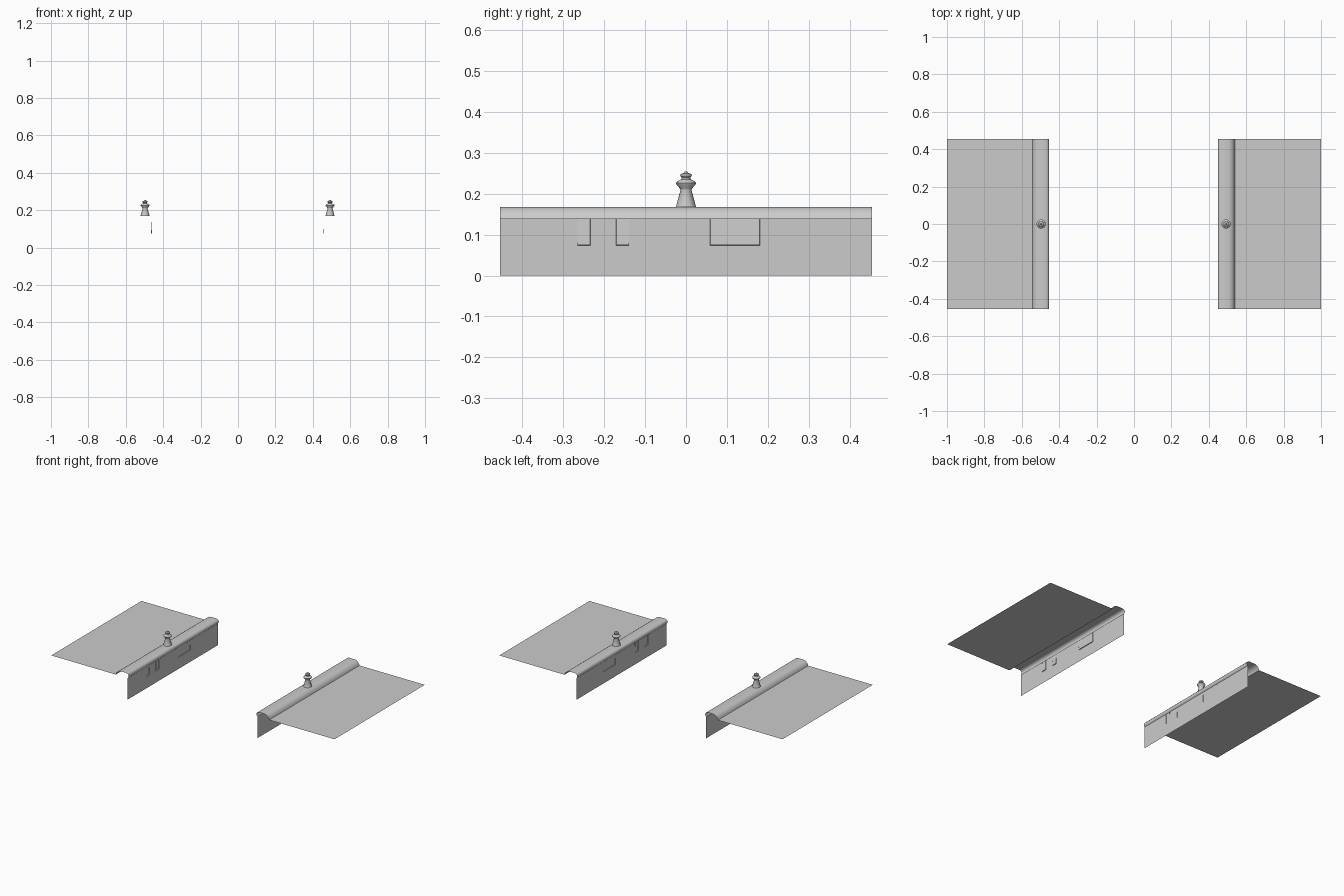
import bpy, bmesh, math

if "Cube" in bpy.data.objects:
    bpy.data.objects.remove(bpy.data.objects["Cube"])

HALF = 0.455      # half length of each platform along y
FLOOR = 0.138     # height of the flat deck
TOP = 0.168       # height of the raised edge


def finish(name, bm, angle=40):
    me = bpy.data.meshes.new(name)
    bm.to_mesh(me)
    bm.free()
    ob = bpy.data.objects.new(name, me)
    bpy.context.collection.objects.link(ob)
    bpy.ops.object.select_all(action='DESELECT')
    ob.select_set(True)
    bpy.context.view_layer.objects.active = ob
    bpy.ops.object.shade_smooth_by_angle(angle=math.radians(angle))
    return ob


def strip(name, profile, side):
    """Open sheet: an x-z profile swept along y."""
    bm = bmesh.new()
    rows = [[bm.verts.new((side * x, y, z)) for y in (-HALF, HALF)] for x, z in profile]
    for a, b in zip(rows, rows[1:]):
        f = [a[0], a[1], b[1], b[0]]
        bm.faces.new(f if side < 0 else f[::-1])
    return finish(name, bm)


def wall(name, x, side):
    """Upright sheet with a few shallow worn patches."""
    patches = [(-0.265, -0.235), (-0.17, -0.14), (0.06, 0.18)]
    ys = [-HALF]
    for a, b in patches:
        ys += [a - 0.001, a, b, b + 0.001]
    ys.append(HALF)
    zs = [0, 0.074, 0.075, FLOOR]
    bm = bmesh.new()
    rows = []
    for z in zs:
        row = []
        for y in ys:
            worn = z == 0.075 and any(a <= y <= b for a, b in patches)
            row.append(bm.verts.new((side * (x + (0.004 if worn else 0)), y, z)))
        rows.append(row)
    for lo, hi in zip(rows, rows[1:]):
        for i in range(len(ys) - 1):
            f = [lo[i], lo[i + 1], hi[i + 1], hi[i]]
            bm.faces.new(f if side < 0 else f[::-1])
    return finish(name, bm)


def lathe(name, profile, x, sides=16):
    """Turned post standing on the raised edge."""
    bm = bmesh.new()
    rings = []
    for r, z in profile:
        rings.append([bm.verts.new((x + r * math.cos(2 * math.pi * i / sides),
                                    r * math.sin(2 * math.pi * i / sides), z))
                      for i in range(sides)])
    for a, b in zip(rings, rings[1:]):
        for i in range(sides):
            j = (i + 1) % sides
            bm.faces.new((a[i], a[j], b[j], b[i]))
    bm.faces.new(rings[-1])
    return finish(name, bm)


post = [(0.0245, TOP), (0.0135, 0.209), (0.015, 0.213), (0.0225, 0.221),
        (0.0245, 0.226), (0.022, 0.230), (0.012, 0.235), (0.0105, 0.239),
        (0.0145, 0.244), (0.013, 0.248), (0.005, 0.251), (0.003, 0.255)]

for label, side, shift in (("left", -1, 0.004), ("right", 1, -0.001)):
    s = shift
    # flat deck
    strip(label + "_deck", [(1.0, FLOOR), (0.54 + s, FLOOR)], side)
    # rounded raised edge with a small overhanging nose
    strip(label + "_edge", [(0.54 + s, FLOOR), (0.536 + s, 0.149), (0.529 + s, 0.158),
                            (0.519 + s, 0.165), (0.506 + s, TOP), (0.466 + s, TOP),
                            (0.457 + s, 0.165), (0.451 + s, 0.158), (0.450 + s, 0.150),
                            (0.452 + s, 0.143), (0.457 + s, FLOOR)], side)
    # upright face below the nose
    wall(label + "_wall", 0.457 + s, side)
    # turned post
    lathe(label + "_post", post, side * (0.493 + s))
